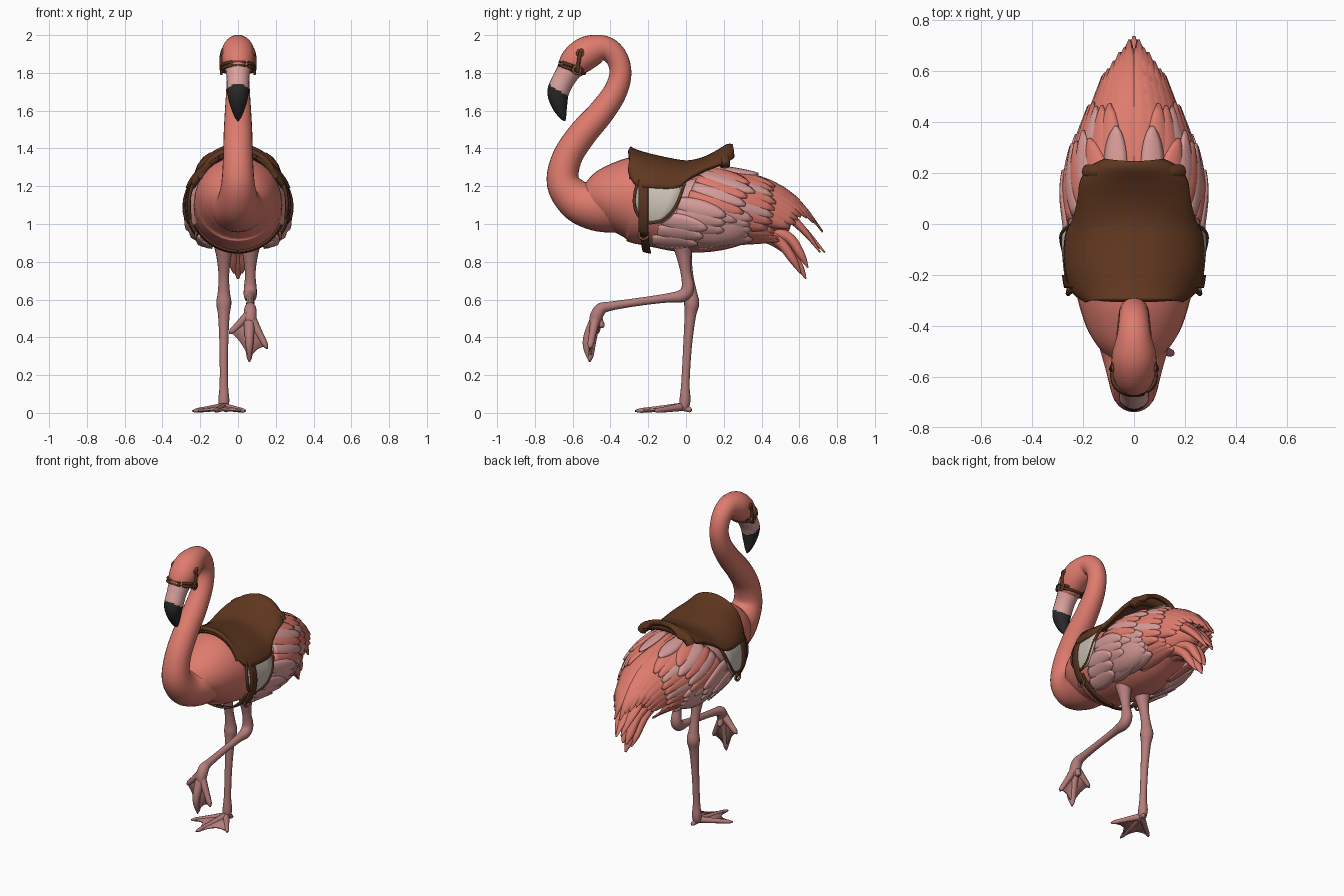
import bpy, bmesh, math, random
from mathutils import Vector

if "Cube" in bpy.data.objects:
    bpy.data.objects.remove(bpy.data.objects["Cube"])
random.seed(4)


def material(name, r, g, b):
    m = bpy.data.materials.new(name)
    m.diffuse_color = (r, g, b, 1)
    m.use_nodes = True
    m.node_tree.nodes["Principled BSDF"].inputs["Base Color"].default_value = m.diffuse_color
    return m


SALMON = material("salmon plumage", 0.74, 0.20, 0.155)
LIGHT = material("light pink feather", 0.68, 0.33, 0.315)
FACE = material("pale face", 0.70, 0.36, 0.34)
LEG = material("dusky pink leg", 0.46, 0.205, 0.195)
BLACK = material("black bill", 0.022, 0.022, 0.022)
LEATHER = material("saddle leather", 0.115, 0.038, 0.014)
STRAP = material("dark strap", 0.095, 0.034, 0.015)
PAD = material("cream pad", 0.58, 0.52, 0.45)
METAL = material("dull brass", 0.18, 0.085, 0.035)


def smooth_path(rows, n=5):
    """Catmull-Rom through rows of numbers."""
    out = []
    for i in range(len(rows) - 1):
        p0, p1, p2 = rows[max(i - 1, 0)], rows[i], rows[i + 1]
        p3 = rows[min(i + 2, len(rows) - 1)]
        for k in range(n):
            t = k / n
            out.append(tuple(0.5 * (2 * b + (c - a) * t + (2 * a - 5 * b + 4 * c - d) * t * t
                             + (3 * b - a - 3 * c + d) * t ** 3) for a, b, c, d in zip(p0, p1, p2, p3)))
    return out + [tuple(rows[-1])]


def finish(name, bm, mats, thick=0, mirror=False):
    bmesh.ops.recalc_face_normals(bm, faces=bm.faces[:])
    me = bpy.data.meshes.new(name)
    bm.to_mesh(me)
    bm.free()
    for m in mats:
        me.materials.append(m)
    me.shade_smooth()
    ob = bpy.data.objects.new(name, me)
    bpy.context.collection.objects.link(ob)
    if thick:
        s = ob.modifiers.new("thickness", 'SOLIDIFY')
        s.thickness, s.offset = thick, 0
    if mirror:
        ob.modifiers.new("mirror", 'MIRROR').use_clip = False
    return ob


def skin(bm, rows, closed=False, mi=0):
    """Quad skin over rows of points."""
    vs = [[bm.verts.new(p) for p in r] for r in rows]
    n = len(vs[0])
    for a, b in zip(vs, vs[1:]):
        for j in range(n if closed else n - 1):
            k = (j + 1) % n
            bm.faces.new((a[j], a[k], b[k], b[j])).material_index = mi
    if closed:
        bm.faces.new(vs[0]).material_index = mi
        bm.faces.new(vs[-1]).material_index = mi


def tube(bm, pts, sides=16, n=5, mi=0):
    """Tube through (x, y, z, side radius[, other radius])."""
    pts = smooth_path(pts, n)
    rows = []
    for i, p in enumerate(pts):
        t = (Vector(pts[min(i + 1, len(pts) - 1)][:3]) - Vector(pts[max(i - 1, 0)][:3])).normalized()
        ref = Vector((1, 0, 0)) if abs(t.x) < 0.9 else Vector((0, 1, 0))
        side = (ref - t * t.dot(ref)).normalized()
        up = side.cross(t)
        rows.append([Vector(p[:3]) + side * max(p[3], .001) * math.cos(a) + up * max(p[-1], .001) * math.sin(a)
                     for a in (math.tau * k / sides for k in range(sides))])
    skin(bm, rows, True, mi)


def tube_part(name, pts, mat, mirror=False, sides=16):
    bm = bmesh.new()
    tube(bm, pts, sides)
    return finish(name, bm, [mat], mirror=mirror)


# body: (y, top, bottom, half width)
BODY = [(-.53, 1.17, 1.03, .07), (-.5, 1.22, 1.01, .12), (-.42, 1.3, .97, .18), (-.3, 1.355, .92, .22),
        (-.22, 1.35, .89, .232), (-.12, 1.31, .87, .235), (0, 1.285, .85, .235), (.15, 1.28, .855, .22),
        (.3, 1.24, .885, .175), (.45, 1.15, .93, .11), (.56, 1.06, .96, .05)]
tube_part("body", [(0, y, (t + b) / 2, w, (t - b) / 2) for y, t, b, w in BODY], SALMON, sides=32)

# neck and head, then the two-coloured bill
tube_part("neck_and_head", [(0, y, z, r) for y, z, r in [
    (-.36, 1.12, .17), (-.47, 1.1, .14), (-.575, 1.125, .11), (-.65, 1.22, .088), (-.63, 1.35, .079),
    (-.55, 1.475, .076), (-.45, 1.59, .07), (-.375, 1.7, .063), (-.347, 1.8, .058), (-.37, 1.885, .059),
    (-.43, 1.93, .066), (-.51, 1.913, .086), (-.575, 1.87, .085), (-.615, 1.82, .07), (-.63, 1.79, .045)]],
    SALMON, sides=24)
bm = bmesh.new()
tube(bm, [(0, y, z, r, r) for y, z, r in [(-.595, 1.85, .07), (-.645, 1.77, .06), (-.676, 1.70, .058),
     (-.67, 1.63, .043), (-.652, 1.57, .02), (-.64, 1.545, .003)]], 20, 10)
for f in bm.faces:
    c = f.calc_center_median()
    f.material_index = int(-.52 * c.y - .85 * c.z > -1.1)
finish("bill", bm, [FACE, BLACK])

# surface the plumage and tack lie on: (y, half width, centre z, half height)
HULL = smooth_path([(-.4, .21, 1.13, .2), (-.2, .25, 1.1, .245), (0, .265, 1.085, .235), (.15, .265, 1.08, .225),
                    (.3, .228, 1.075, .2), (.45, .165, 1.055, .17), (.6, .1, .995, .125), (.75, .04, .86, .05)], 8)


def hull(y):
    for p, q in zip(HULL, HULL[1:]):
        if y <= q[0]:
            t = max(0, (y - p[0]) / (q[0] - p[0]))
            return [a + (b - a) * t for a, b in zip(p[1:], q[1:])]
    return HULL[-1][1:]


def on_hull(y, deg, lift):
    a, zc, b = hull(y)
    th = math.radians(deg)
    return Vector(((a + lift) * math.cos(th), y, zc + (b + lift) * math.sin(th)))


def ribbon(bm, start, end, width, lift, mi=0, n=9, camber=0.0):
    """Strip lying on the hull from start to end, both (y, degrees)."""
    rows = []
    for i in range(n + 1):
        t = i / n
        y, d = [a + (b - a) * t for a, b in zip(start, end)]
        a, zc, b = hull(y)
        R = max((a + b) / 2, .09)
        tan = Vector((end[0] - start[0], math.radians(end[1] - start[1]) * R)).normalized()
        w = width(t)
        rows.append([on_hull(y - tan.y * w * v, d + math.degrees(tan.x * w * v / R),
                             lift(t) + camber * (1 - v * v)) for v in (-1, -.5, 0, .5, 1)])
    skin(bm, rows, mi=mi)


# wing masses under the feathers
bm = bmesh.new()
bmesh.ops.create_uvsphere(bm, u_segments=24, v_segments=14, radius=1)
for v in bm.verts:
    v.co = Vector((.16 + v.co.x * .11, .11 + v.co.y * .28, 1.06 - v.co.y * .02 + v.co.z * .18))
finish("wing", bm, [LIGHT], mirror=True)

# feather rows: count, base y, base angle, length, turn (first and last), half width, lift, light rule
ROWS = [
    (8, (.12, .2), (84, 0), (.61, .34), (-10, -14), .055, .0, lambda i: False),
    (4, (.1, .2), (-30, -62), (.36, .3), (0, 12), .045, .0, lambda i: False),
    (8, (.12, .08), (78, -14), (.36, .36), (-22, -12), .048, .005, lambda i: i in (2, 5)),
    (6, (.1, -.02), (70, 4), (.24, .3), (-28, -20), .045, .009, lambda i: i in (1, 3, 5)),
    (2, (.13, .08), (75, 50), (.25, .28), (-4, -22), .042, .012, lambda i: True),
    (5, (.08, .08), (0, -52), (.27, .26), (-12, 6), .048, .010, lambda i: True),
    (5, (-.06, -.03), (6, -50), (.26, .24), (-14, 2), .05, .014, lambda i: True),
    (3, (-.14, -.18), (-16, -46), (.24, .24), (-8, 0), .05, .018, lambda i: True)]
bm = bmesh.new()
for count, ys, degs, lens, turns, wid, lift, light in ROWS:
    for i in range(count):
        y, d, ln, tu = [a + (b - a) * i / (count - 1) for a, b in (ys, degs, lens, turns)]
        y += random.uniform(-.015, .015)
        ribbon(bm, (y, d), (y + ln, d + tu),
               lambda t: wid * max(math.sin(math.pi * min(1, .15 + .85 * t)), .02) ** .55,
               lambda t: lift - .012 + .02 * t, int(light(i)), camber=.008)
finish("wing_feathers", bm, [SALMON, LIGHT], .006, True)

# lower tail plumes, and long plumes filling the upper tail
bm = bmesh.new()
for x, dy, dz in [(-.034, -.03, .03), (0, 0, 0), (.034, -.03, .03), (-.022, .01, .06), (.022, .01, .06)]:
    tube(bm, [(x, .2, .95, .045, .03), (x * 1.2, .4, .94 + dz * .4, .04, .035),
              (x, .53 + dy, .87 + dz, .036, .03), (x * .8, .6 + dy, .775 + dz, .029, .022),
              (x * .6, .635 + dy, .71 + dz, .006, .004)], 10)
for x in (-.05, 0, .05):
    tube(bm, [(x * 1.8, .3, 1.13, .06, .05), (x * 1.2, .5, 1.07, .04, .03),
              (x * .8, .62, .97, .035, .02), (x * .4, .735 - abs(x) * .5, .85, .006, .004)], 10)
finish("tail_plumes", bm, [SALMON])


# legs and webbed feet
def foot(name, base, tips, hind, fat, scallop):
    bm = bmesh.new()
    B = Vector(base)
    for tip in tips + [hind]:
        T = Vector(tip)
        M, K = B.lerp(T, .55), B.lerp(T, .88)
        tube(bm, [(*B, .02 * fat), (*M, .014 * fat), (*K, .011 * fat), (*T, .003)], 8, 4)
        tube(bm, [(*B.lerp(T, .92), .009 * fat), (*T, .004)], 8, 2, 1)
    finish(name + "_toes", bm, [LEG, BLACK])
    bm = bmesh.new()
    for a, b in zip(tips, tips[1:]):
        A, C = Vector(a), Vector(b)
        skin(bm, [[B.lerp(A.lerp(C, s), k * (.93 - scallop * s * (1 - s))) for s in (0, .25, .5, .75, 1)]
                  for k in (.05, .5, 1)])
    finish(name + "_web", bm, [LEG], .012)


tube_part("standing_leg", [(-.075, y, z, r) for y, z, r in [(-.02, .93, .07), (-.01, .84, .042), (.01, .73, .028),
          (.025, .64, .032), (.03, .58, .04), (.022, .51, .03), (.008, .35, .023), (-.003, .16, .022),
          (-.005, .07, .029), (-.01, .025, .024)]], LEG)
foot("standing_foot", (-.075, -.02, .032), [(-.24, -.15, .01), (-.12, -.27, .01), (.04, -.17, .01)],
     (-.06, .03, .012), 1.1, .9)
tube_part("raised_leg", [(.065, y, z, r) for y, z, r in [(-.02, .93, .07), (-.012, .84, .042), (.0, .74, .028),
          (.01, .66, .034), (-.02, .62, .034), (-.1, .608, .024), (-.25, .588, .021), (-.4, .565, .024),
          (-.45, .55, .032), (-.475, .51, .034), (-.485, .46, .028)]], LEG)
foot("raised_foot", (.06, -.475, .52), [(-.045, -.47, .42), (.06, -.51, .27), (.155, -.51, .34)],
     (.065, -.44, .45), 1.4, .3)
tube_part("raised_middle_toe", [(.06, -.485, .48, .03), (.06, -.52, .4, .024), (.06, -.525, .34, .018),
                                (.06, -.51, .27, .004)], LEG)

# saddle: (y, ridge z, half width, drop)
SADDLE = [(-.3, 1.4, .18, .12), (-.26, 1.38, .235, .18), (-.17, 1.355, .262, .165), (-.05, 1.33, .26, .14),
          (.02, 1.325, .23, .085), (.1, 1.345, .212, .06), (.17, 1.38, .2, .07), (.22, 1.41, .16, .08),
          (.245, 1.41, .11, .06)]


def saddle_row(row, n=24):
    y, z, w, d = row
    out = []
    for k in range(n + 1):
        a = 1.35 * (2 * k / n - 1)
        out.append(Vector((w * math.sin(a) / math.sin(1.35), y, z - d * (1 - math.cos(a)) / (1 - math.cos(1.35)))))
    return out


bm = bmesh.new()
skin(bm, [saddle_row(r) for r in smooth_path(SADDLE, 5)])
finish("saddle", bm, [LEATHER], .026)
for name, row, r in (("pommel_roll", (-.28, 1.38, .2, .14), .02), ("cantle_roll", (.205, 1.38, .18, .07), .03)):
    tube_part(name, [(*p, r) for p in saddle_row(row, 12)], LEATHER, sides=10)

# saddle pad with trim
bm = bmesh.new()
pad_w = lambda t: .122 * math.sqrt(max(1 - t ** 3, .004))
ribbon(bm, (-.13, 30), (-.19, -20), pad_w, lambda t: .018, n=16)
finish("saddle_pad", bm, [PAD], .012, True)
edge = []
for s, ts in ((-1, range(0, 17)), (1, range(16, -1, -1))):
    edge += [(*on_hull(-.13 - .06 * k / 16 + s * pad_w(k / 16), 30 - 50 * k / 16, .022), .009) for k in ts]
tube_part("pad_trim", edge, STRAP, True, 6)

# girth and hanging straps with buckles
bm = bmesh.new()
ribbon(bm, (-.225, 30), (-.225, -38), lambda t: .025, lambda t: .027)
ribbon(bm, (-.225, -25), (-.205, -90), lambda t: .02, lambda t: .004, n=14)
finish("girth_straps", bm, [STRAP], .012, True)


def ring(name, at, major, minor, mat):
    pts = [(at[0], at[1] + major * math.cos(a), at[2] + major * math.sin(a), minor)
           for a in (math.tau * k / 14 for k in range(15))]
    tube_part(name, pts, mat, True, 8)


ring("girth_buckle", on_hull(-.225, -36, .03), .024, .007, METAL)

# bridle: noseband, cheek straps and rings
bm = bmesh.new()
for k in (0, 1):
    rows = []
    for i in range(29):
        a = math.tau * i / 28
        p = Vector((.084 * math.cos(a), -.602 - .066 * math.sin(a), 1.828 + .022 * math.sin(a)))
        rows.append((*(p + Vector((0, -.005, -.018)) * (k - .5)), .009))
    tube(bm, rows, 8, 1)
finish("noseband", bm, [STRAP])
tube_part("cheek_strap", [(.078, -.55, 1.925, .01), (.088, -.565, 1.88, .01), (.086, -.575, 1.80, .01)], STRAP, True, 8)
ring("upper_bridle_ring", (.084, -.56, 1.905), .016, .006, METAL)
ring("lower_bridle_ring", (.088, -.577, 1.815), .02, .007, METAL)
